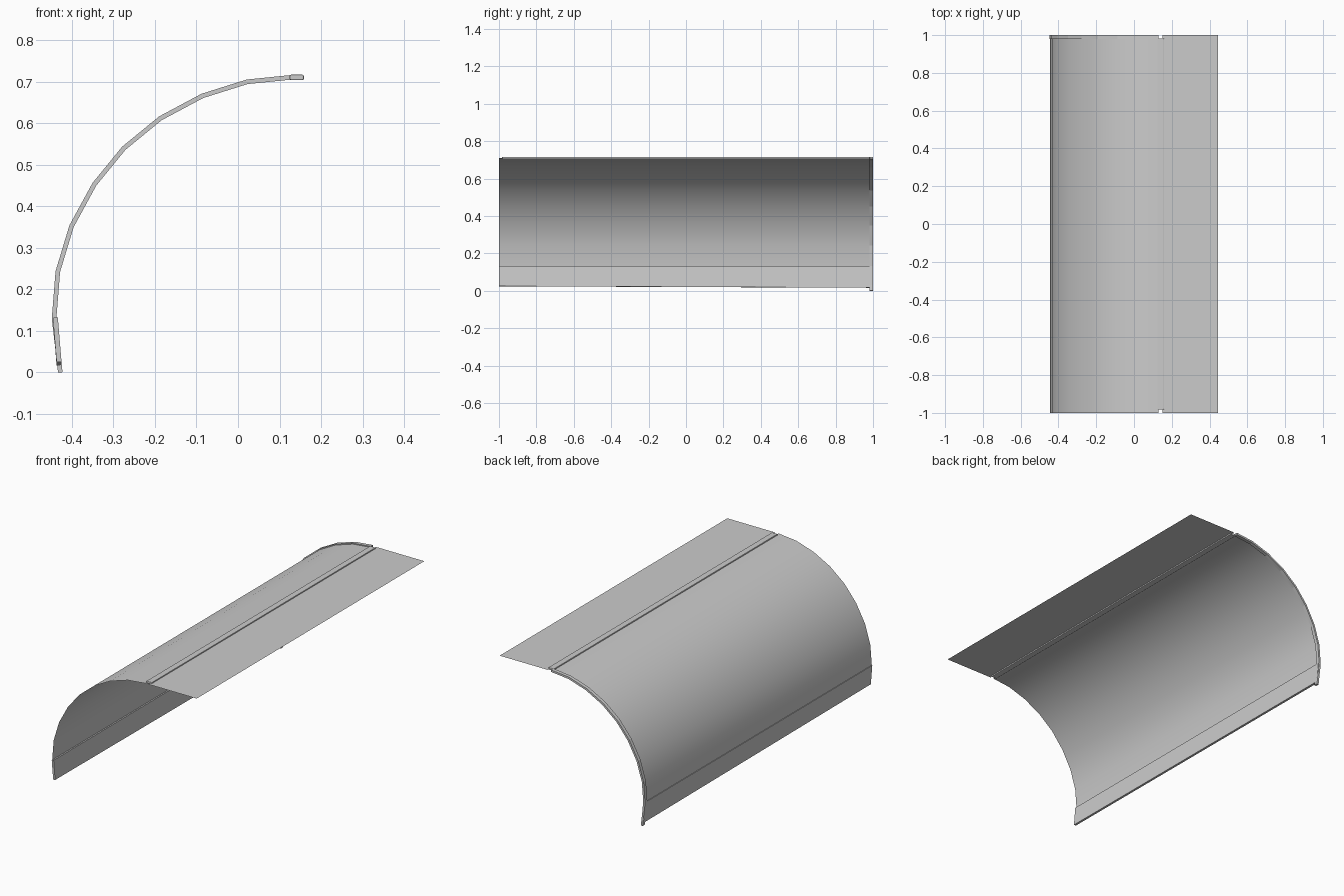
import bpy, bmesh

if "Cube" in bpy.data.objects:
    bpy.data.objects.remove(bpy.data.objects["Cube"])

# Sheet cross-section (x, z), from low edge to top seam
ARC = [(-0.443, 0.13), (-0.434, 0.243), (-0.401, 0.352), (-0.346, 0.453),
       (-0.275, 0.54), (-0.187, 0.612), (-0.086, 0.666), (0.022, 0.700), (0.13, 0.711)]


def sheet(name, profile, y0, y1, thickness=0.0, tilt=0.0, smooth=True):
    """Extrude an open profile along y; tilt lowers the first point at the back."""
    bm = bmesh.new()
    rows = []
    for y, dz in ((y0, tilt), (y1, 0.0)):
        rows.append([bm.verts.new((x, y, z + (dz if i == 0 else 0)))
                     for i, (x, z) in enumerate(profile)])
    a, b = rows
    for i in range(len(profile) - 1):
        f = bm.faces.new((a[i], b[i], b[i + 1], a[i + 1]))
        f.smooth = smooth
    # outward / upward normals
    for f in bm.faces:
        f.normal_update()
    if bm.faces[:][-1].normal.z < 0:
        bmesh.ops.reverse_faces(bm, faces=bm.faces[:])
    me = bpy.data.meshes.new(name)
    bm.to_mesh(me)
    bm.free()
    ob = bpy.data.objects.new(name, me)
    bpy.context.collection.objects.link(ob)
    if thickness:
        m = ob.modifiers.new("thickness", 'SOLIDIFY')
        m.thickness = thickness
        m.offset = 0
        m.use_even_offset = True
    return ob


# Curved main sheet and flat top sheet
sheet("curved_sheet", ARC, -1, 0.997)
sheet("top_sheet", [(0.15, 0.711), (0.446, 0.711)], -1, 1)

# Lower panel, its bottom edge running slightly out of level
sheet("lower_panel", [(-0.431, 0.017), (-0.440, 0.132)], -1, 0.997,
      thickness=0.012, tilt=0.008, smooth=False)

# Edge trim wrapping the back end, reaching the ground
sheet("back_edge_trim", [(-0.428, 0.0)] + ARC, 0.98, 1.0, thickness=0.011, smooth=False)

# Joining strip between curved and top sheets
bpy.ops.mesh.primitive_cube_add(size=1, location=(0.1415, 0, 0.7105))
strip = bpy.context.object
strip.name = "joining_strip"
strip.scale = (0.034, 1.966, 0.013)
bpy.ops.object.transform_apply(location=False, rotation=False, scale=True)
bevel = strip.modifiers.new("bevel", 'BEVEL')
bevel.width = 0.003
bevel.segments = 2
